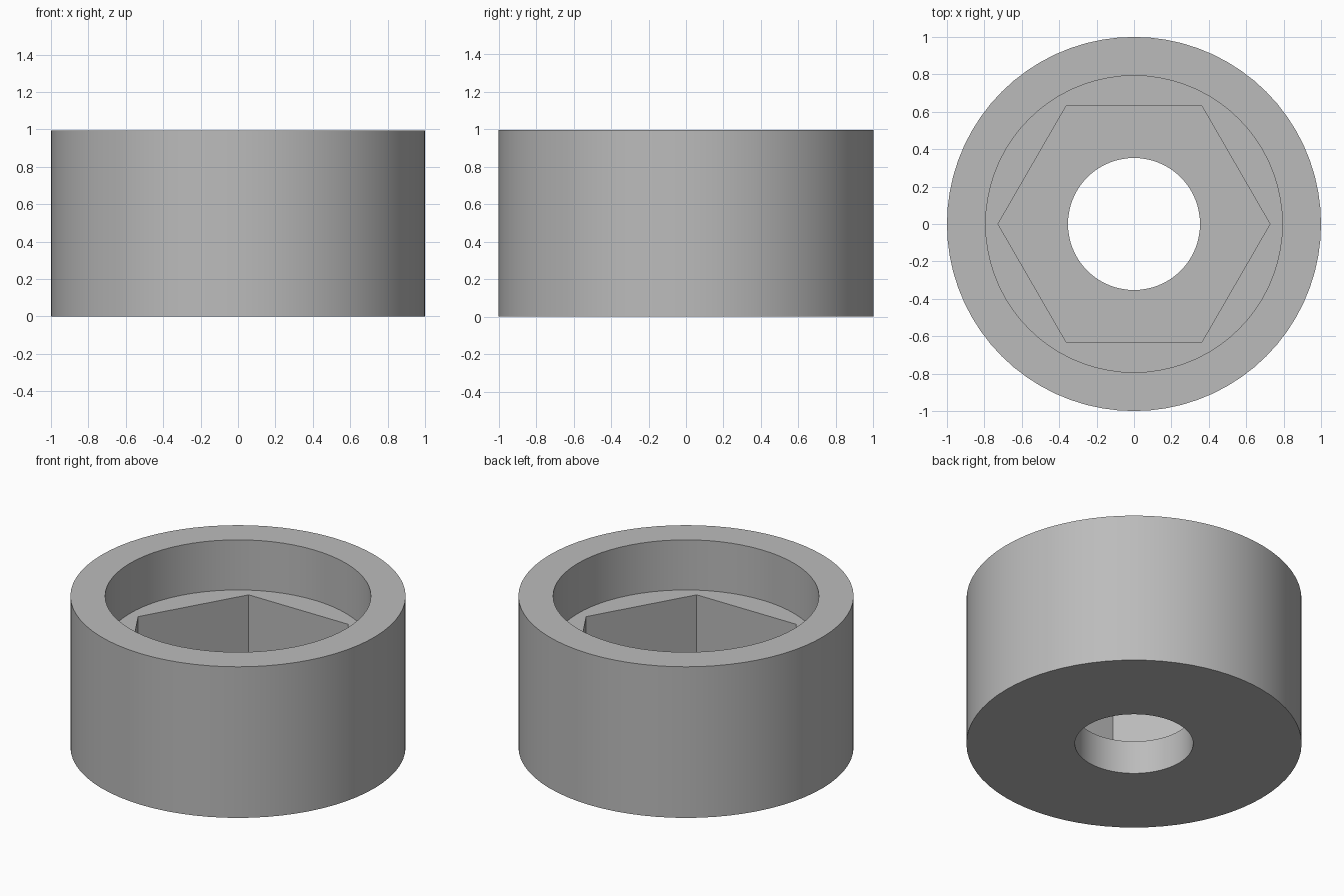
import bpy
import bmesh
from math import cos, sin, pi, radians

cube = bpy.data.objects.get("Cube")
if cube:
    bpy.data.objects.remove(cube, do_unlink=True)

SEGMENTS = 72          # divisible by six, so the hexagon corners are exact
HEIGHT = 0.995
LEDGE = 0.665          # floor of the round counterbore
FLOOR = 0.22           # floor of the hexagonal pocket

steel = bpy.data.materials.new("grey_steel")
steel.use_nodes = True
grey = (0.5, 0.5, 0.5, 1)
steel.diffuse_color = grey
steel.node_tree.nodes["Principled BSDF"].inputs["Base Color"].default_value = grey


def ring(bm, radius, z, hexagon=False):
    """Closed loop of vertices, round or hexagonal (corners on the x axis)."""
    verts = []
    for i in range(SEGMENTS):
        a = 2 * pi * i / SEGMENTS
        r = radius
        if hexagon:
            r *= cos(pi / 6) / cos(a % (pi / 3) - pi / 6)
        verts.append(bm.verts.new((r * cos(a), r * sin(a), z)))
    return verts


bm = bmesh.new()

# Section of the collar: outer wall, rim, counterbore, hex pocket, through hole
rings = [
    ring(bm, 1.0, 0),
    ring(bm, 1.0, HEIGHT),
    ring(bm, 0.793, HEIGHT),
    ring(bm, 0.793, LEDGE),
    ring(bm, 0.727, LEDGE, hexagon=True),
    ring(bm, 0.727, FLOOR, hexagon=True),
    ring(bm, 0.353, FLOOR),
    ring(bm, 0.353, 0),
]

# Join each ring to the next, the last closing back to the first
for a, b in zip(rings, rings[1:] + rings[:1]):
    for i in range(SEGMENTS):
        j = (i + 1) % SEGMENTS
        bm.faces.new((a[i], a[j], b[j], b[i]))
bmesh.ops.recalc_face_normals(bm, faces=bm.faces)

mesh = bpy.data.meshes.new("hex_socket_collar")
bm.to_mesh(mesh)
bm.free()
mesh.materials.append(steel)
collar = bpy.data.objects.new("hex_socket_collar", mesh)
bpy.context.collection.objects.link(collar)

# Smooth round walls with crisp edges
bpy.ops.object.select_all(action='DESELECT')
collar.select_set(True)
bpy.context.view_layer.objects.active = collar
bpy.ops.object.shade_smooth_by_angle(angle=radians(30))
